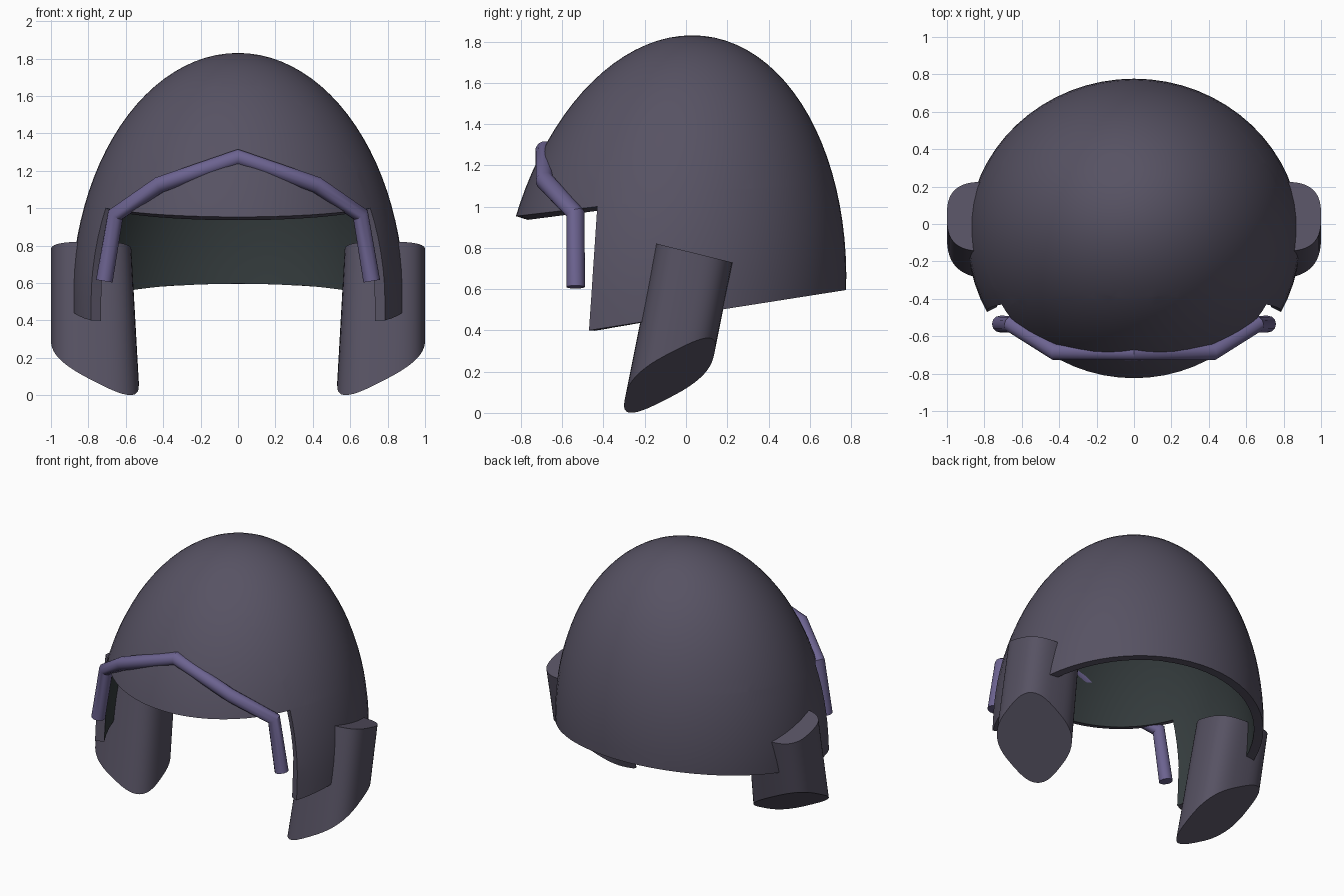
import bpy, bmesh
from math import sin, cos, pi, hypot
from mathutils import Vector

if "Cube" in bpy.data.objects:
    bpy.data.objects.remove(bpy.data.objects["Cube"])


def material(name, rgb):
    m = bpy.data.materials.new(name)
    m.diffuse_color = (*rgb, 1)
    m.use_nodes = True
    m.node_tree.nodes["Principled BSDF"].inputs["Base Color"].default_value = m.diffuse_color
    return m


SHELL = material("shell_paint", (0.095, 0.085, 0.125))
LINING = material("dark_lining", (0.035, 0.045, 0.047))
BAR = material("bar_paint", (0.15, 0.125, 0.28))


def add_object(name, bm, mats):
    mesh = bpy.data.meshes.new(name)
    bm.to_mesh(mesh)
    bm.free()
    ob = bpy.data.objects.new(name, mesh)
    bpy.context.collection.objects.link(ob)
    for m in mats:
        mesh.materials.append(m)
    return ob


def select(ob):
    bpy.ops.object.select_all(action='DESELECT')
    ob.select_set(True)
    bpy.context.view_layer.objects.active = ob


def smooth(ob, angle=35):
    select(ob)
    bpy.ops.object.shade_smooth_by_angle(angle=angle * pi / 180)


# Helmet shell: slightly leaning half ellipsoid with short straight walls below
bm = bmesh.new()
bmesh.ops.create_uvsphere(bm, u_segments=64, v_segments=48, radius=1)
bmesh.ops.delete(bm, geom=[v for v in bm.verts if v.co.z < -0.5], context='VERTS')
for v in bm.verts:
    x, y, z = v.co
    if z < 0:
        r = hypot(x, y)
        x, y = x / r, y / r
    height = 0.5 + 1.33 * z
    v.co = (0.89 * x, 0.84 * y - 0.035 + 0.074 * (height - 0.955), height)

# Cut lines: lower rim, brow and front of the cheeks
rim = (Vector((0, -0.47, 0.40)), Vector((0, -0.157, 1)))
brow = (Vector((0, -0.43, 1.0)), Vector((0, -0.118, 1)))
cheek = (Vector((0, -0.43, 1.0)), Vector((0, 1, -0.067)))
for point, normal in (rim, brow, cheek):
    bmesh.ops.bisect_plane(bm, geom=bm.verts[:] + bm.edges[:] + bm.faces[:],
                           dist=0.0005, plane_co=point, plane_no=normal)


def below(p, plane):
    return (p - plane[0]).dot(plane[1]) < 0


doomed = []
for f in bm.faces:
    c = f.calc_center_median()
    if below(c, rim) or (below(c, brow) and below(c, cheek)):
        doomed.append(f)
bmesh.ops.delete(bm, geom=doomed, context='FACES')
bmesh.ops.remove_doubles(bm, verts=bm.verts[:], dist=0.001)
shell = add_object("helmet_shell", bm, [SHELL, LINING])
solid = shell.modifiers.new("thickness", 'SOLIDIFY')
solid.thickness = 0.06
solid.offset = -1
solid.material_offset = 1
select(shell)
bpy.ops.object.modifier_apply(modifier=solid.name)
smooth(shell)


# Ear guards: tilted rounded-square columns with a slanted lower end
def ear_guard(name, side, n=48):
    bm = bmesh.new()
    top, bottom = [], []
    for i in range(n):
        c, s = cos(2 * pi * i / n), sin(2 * pi * i / n)
        u = abs(c) ** (2 / 2.9) * (1 if c > 0 else -1)
        w = abs(s) ** (2 / 2.9) * (1 if s > 0 else -1)
        for ring, x, z in ((top, 0.785 + 0.215 * u, 0.775 - 0.046 * w),
                           (bottom, 0.765 + 0.235 * u, 0.182 + 0.12 * u + 0.11 * w)):
            y = 0.04 + 0.195 * w + 0.2 * (z - 0.775)
            ring.append(bm.verts.new((side * x, y, z)))
    for i in range(n):
        j = (i + 1) % n
        bm.faces.new((top[i], top[j], bottom[j], bottom[i]))
    bm.faces.new(top)
    bm.faces.new(bottom)
    bmesh.ops.recalc_face_normals(bm, faces=bm.faces[:])
    smooth(add_object(name, bm, [SHELL]))


ear_guard("ear_guard_right", 1)
ear_guard("ear_guard_left", -1)

# Brow bar: bent round rod across the front
half = [(0.715, -0.535, 0.61), (0.655, -0.535, 0.965), (0.42, -0.685, 1.125)]
path = [(-x, y, z) for x, y, z in half] + [(0, -0.685, 1.272)] + half[::-1]
curve = bpy.data.curves.new("brow_bar", 'CURVE')
curve.dimensions = '3D'
curve.bevel_depth = 0.045
curve.bevel_resolution = 4
curve.use_fill_caps = True
spline = curve.splines.new('POLY')
spline.points.add(len(path) - 1)
for p, co in zip(spline.points, path):
    p.co = (*co, 1)
curve.materials.append(BAR)
bar = bpy.data.objects.new("brow_bar", curve)
bpy.context.collection.objects.link(bar)
select(bar)
bpy.ops.object.convert(target='MESH')
smooth(bpy.context.view_layer.objects.active, 32)
